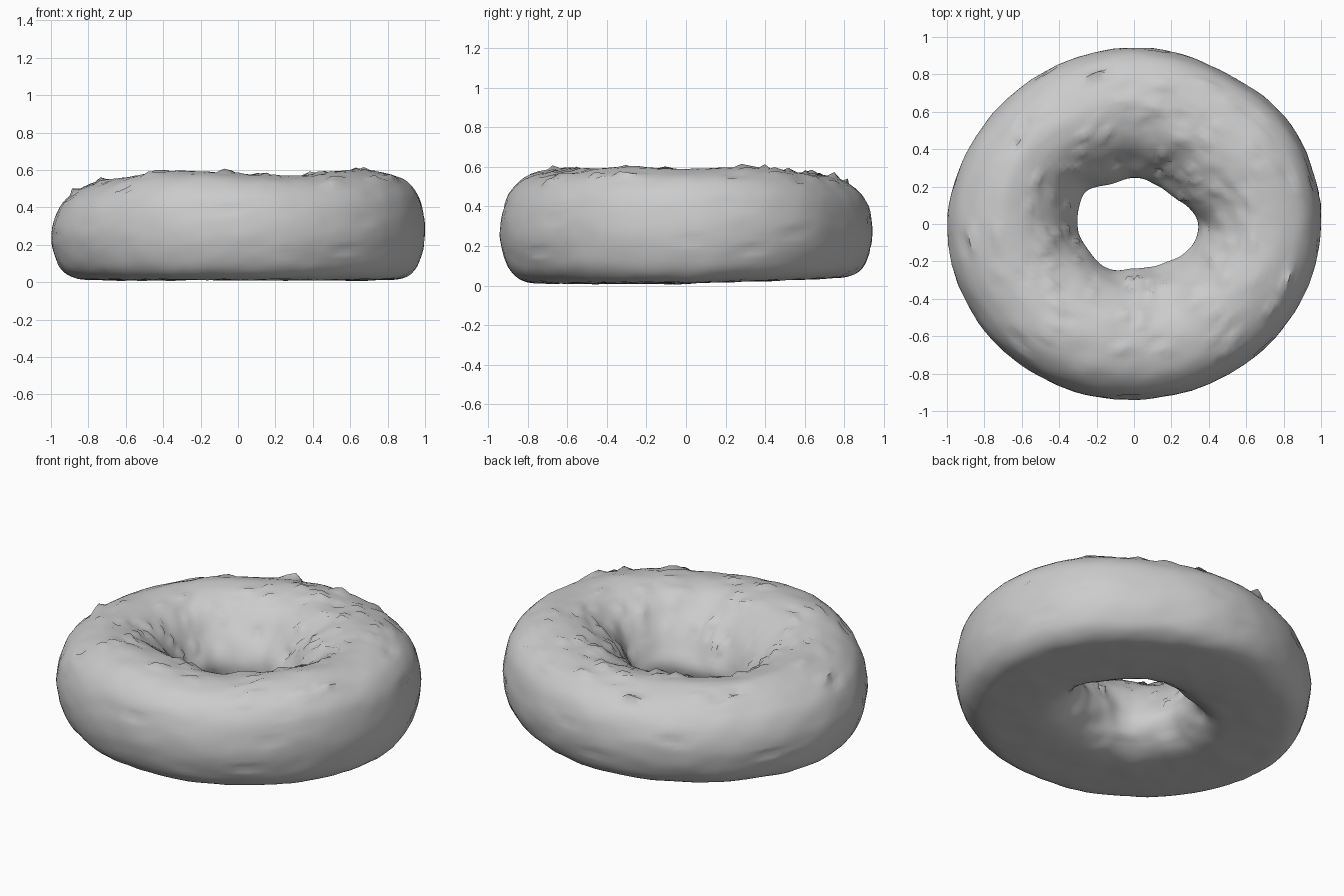
import bpy, bmesh, math, random
from mathutils import Vector, noise

if "Cube" in bpy.data.objects:
    bpy.data.objects.remove(bpy.data.objects["Cube"])

random.seed(7)
SEG, SUB = 112, 4

# cross-section: (0 = hole wall, 1 = outer edge), (0 = base, 1 = crest)
PROFILE = [(1, .42), (.985, .61), (.935, .79), (.82, .925), (.66, .985), (.5, .985),
           (.35, .925), (.2, .78), (.08, .58), (0, .37), (.03, .21), (.12, .09),
           (.24, .02), (.45, 0), (.7, .005), (.83, .025), (.92, .1), (.975, .24)]
# uneven hand-shaped ring, sampled every 30 degrees from +x
OUTER = [1, .995, .945, .945, .945, .965, .998, .985, .96, .94, .945, .98]
HOLE = [.34, .265, .245, .24, .25, .315, .305, .28, .27, .24, .26, .31]
CREST = [.595, .60, .575, .565, .56, .555, .555, .565, .60, .585, .575, .60]


def spline(pts, u):
    """Closed Catmull-Rom through floats or vectors, u in control-point units."""
    i, n = int(math.floor(u)), len(pts)
    t = u - i
    a, b, c, d = (pts[(i + k) % n] for k in (-1, 0, 1, 2))
    return (b * 2 + (c - a) * t + (a * 2 - b * 5 + c * 4 - d) * t ** 2
            + (b * 3 - a - c * 3 + d) * t ** 3) * 0.5


section = [Vector(p) for p in PROFILE]
ring = [spline(section, k / SUB) for k in range(len(section) * SUB)]
N = len(ring)

# ring body, with a rounder shoulder towards the back left
bm = bmesh.new()
rows = []
for s in range(SEG):
    a = math.tau * s / SEG
    u = 12 * s / SEG
    ro, ri, h = spline(OUTER, u), spline(HOLE, u), spline(CREST, u)
    base = 0.010 + 0.024 * max(0, math.sin(a))
    droop = 0.04 * max(0, math.cos(a - math.radians(165)))
    row = []
    for p in ring:
        r = ri + (ro - ri) * p.x
        z = base + (h - base) * p.y
        z -= droop * min(1, max(0, (p.x - .6) / .25)) * min(1, max(0, (p.y - .4) / .35))
        row.append(bm.verts.new((r * math.cos(a), r * math.sin(a), z)))
    rows.append(row)
for s in range(SEG):
    for k in range(N):
        s2, k2 = (s + 1) % SEG, (k + 1) % N
        bm.faces.new((rows[s][k], rows[s2][k], rows[s2][k2], rows[s][k2]))
bmesh.ops.recalc_face_normals(bm, faces=bm.faces[:])
bm.normal_update()

# soft dough lumps, stronger inside the hole
normals = [v.normal.copy() for v in bm.verts]
for v, n in zip(bm.verts, normals):
    r = math.hypot(v.co.x, v.co.y)
    amp = 0.018 if r < 0.55 and v.co.z > 0.08 else 0.005
    v.co += n * (amp * noise.noise(v.co * 6) + 0.004 * noise.noise(v.co * 14))

# crusty flakes spread evenly over the upper surface, a few dents on the sides
bm.verts.index_update()
for i in range(150):
    if i < 125:
        k = random.randrange(int(2.5 * SUB), int(8.5 * SUB))
        push = random.choice((-1, 1, 1)) * random.uniform(.008, .024)
    else:
        k = random.choice(list(range(2 * SUB)) + list(range(N - SUB, N)))
        push = random.uniform(-.016, .004)
    s, w = random.randrange(SEG), random.choice((1, 2))
    # short ridge across the ring, ending in one steep lip
    for j in range(w + 1):
        v = rows[(s + j) % SEG][(k + random.choice((0, 0, 1))) % N]
        v.co += normals[v.index] * push * (1 - .35 * j)

for v in bm.verts:
    v.co.z = max(v.co.z, 0)
mesh = bpy.data.meshes.new("baked_ring")
bm.to_mesh(mesh)
bm.free()
obj = bpy.data.objects.new("baked_ring", mesh)
bpy.context.collection.objects.link(obj)
bpy.context.view_layer.objects.active = obj
obj.select_set(True)
bpy.ops.object.shade_smooth_by_angle(angle=math.radians(50))
